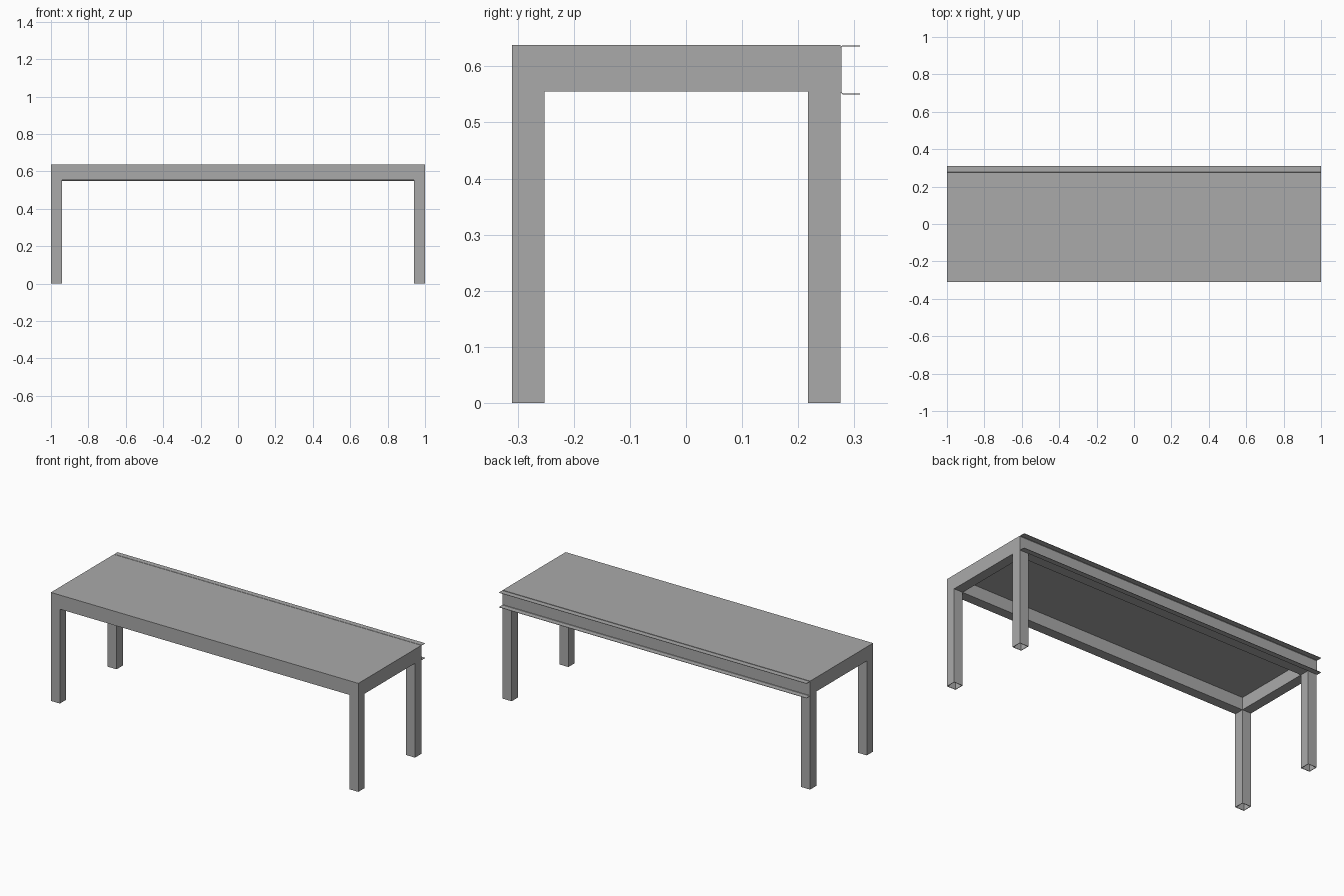
import bpy
import bmesh

if "Cube" in bpy.data.objects:
    bpy.data.objects.remove(bpy.data.objects["Cube"], do_unlink=True)

grey = bpy.data.materials.new("steel_grey")
grey.use_nodes = True
colour = (0.4, 0.4, 0.4, 1)
grey.diffuse_color = colour
grey.node_tree.nodes["Principled BSDF"].inputs["Base Color"].default_value = colour

FRONT, BACK, END = -0.31, 0.275, 1.0
TUBE, WALL, SHEET = 0.058, 0.003, 0.002
RAIL_Z, TOP_Z, PANEL = 0.555, 0.638, 0.01


def finish(name, bm):
    bmesh.ops.recalc_face_normals(bm, faces=bm.faces)
    mesh = bpy.data.meshes.new(name)
    bm.to_mesh(mesh)
    bm.free()
    mesh.materials.append(grey)
    obj = bpy.data.objects.new(name, mesh)
    bpy.context.collection.objects.link(obj)
    return obj


def box(name, x, y, z):
    bm = bmesh.new()
    bmesh.ops.create_cube(bm, size=1)
    for v in bm.verts:
        v.co = [(r[0] + r[1]) / 2 + c * (r[1] - r[0]) for c, r in zip(v.co, (x, y, z))]
    return finish(name, bm)


def hollow_leg(name, x, y):
    # Square tube with an open foot
    bm = bmesh.new()
    loops = []
    for inset, z in ((0, RAIL_Z), (0, 0), (WALL, 0), (WALL, RAIL_Z - WALL)):
        a, b = x + inset, x + TUBE - inset
        c, d = y + inset, y + TUBE - inset
        loops.append([bm.verts.new((px, py, z)) for px, py in ((a, c), (b, c), (b, d), (a, d))])
    for low, high in zip(loops, loops[1:]):
        for i in range(4):
            j = (i + 1) % 4
            bm.faces.new((low[i], low[j], high[j], high[i]))
    bm.faces.new(loops[0])
    bm.faces.new(loops[-1])
    return finish(name, bm)


# Table top and the frame under it
under = TOP_Z - PANEL
box("top_panel", (-END, END), (FRONT, BACK), (under, TOP_Z))
box("front_rail", (-END, END), (FRONT, FRONT + TUBE), (RAIL_Z, under))
box("back_rail", (-END, END), (BACK - TUBE, BACK), (RAIL_Z, under))
for side, x in (("right", -END), ("left", END - TUBE)):
    box(side + "_rail", (x, x + TUBE), (FRONT + TUBE, BACK - TUBE), (RAIL_Z, under))
    hollow_leg("front_" + side + "_leg", x, FRONT)
    hollow_leg("back_" + side + "_leg", x, BACK - TUBE)

# Thin folded channel along the back, open to the rear
lip, low, high, bend = 0.31, 0.55, 0.6375, 0.004
half = [(lip, high), (BACK + bend, high), (BACK, high - bend)]
outer = half + [(y, low + high - z) for y, z in reversed(half)]
half = [(lip, high - SHEET), (BACK + bend, high - SHEET), (BACK + SHEET, high - bend)]
inner = half + [(y, low + high - z) for y, z in reversed(half)]
bm = bmesh.new()
profile = bm.faces.new([bm.verts.new((-END, y, z)) for y, z in outer + inner[::-1]])
swept = bmesh.ops.extrude_face_region(bm, geom=[profile], use_keep_orig=True)
moved = [g for g in swept["geom"] if isinstance(g, bmesh.types.BMVert)]
bmesh.ops.translate(bm, verts=moved, vec=(2 * END, 0, 0))
finish("back_channel", bm)
